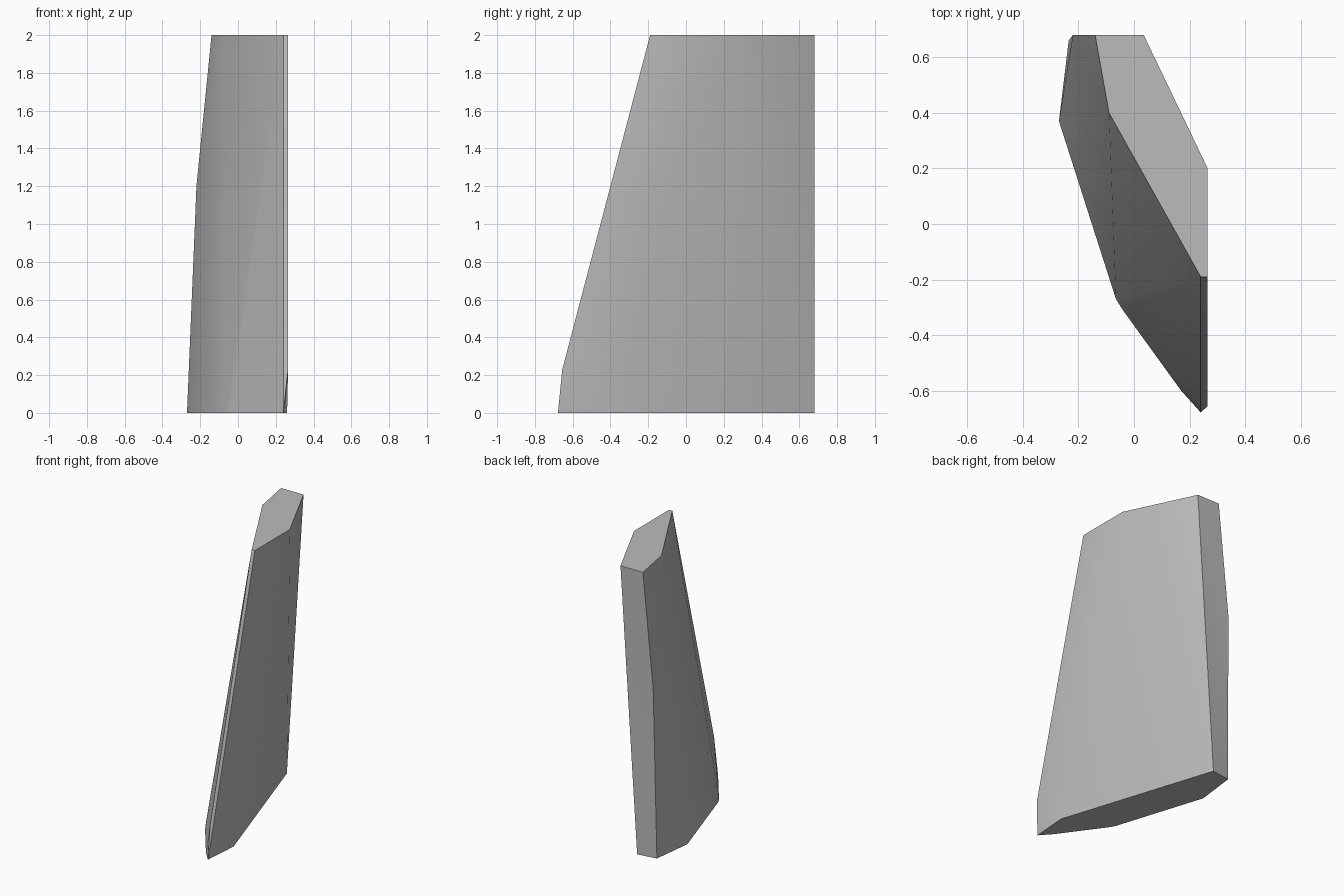
import bpy
import bmesh
import math

cube = bpy.data.objects.get("Cube")
if cube:
    bpy.data.objects.remove(cube, do_unlink=True)

# One plain stone colour
stone = bpy.data.materials.new("grey_stone")
stone.use_nodes = True
colour = (0.5, 0.5, 0.5, 1.0)
stone.diffuse_color = colour
stone.node_tree.nodes["Principled BSDF"].inputs["Base Color"].default_value = colour

# Cross-sections of the slab, as height and outline
HEIGHT = 2.0
sections = [
    # foot
    (0.0, [(-0.095, 0.68), (-0.235, 0.66), (-0.27, 0.37), (-0.065, -0.27),
           (-0.04, -0.31), (0.17, -0.6), (0.24, -0.678), (0.26, -0.42)]),
    # chipped front toe
    (0.23, [(0.24, -0.655), (0.265, -0.655)]),
    # back corner bend
    (1.2, [(-0.22, 0.68)]),
    # flat top
    (HEIGHT, [(-0.14, 0.68), (0.035, 0.68), (0.265, 0.2),
              (0.265, -0.19), (0.24, -0.19), (-0.09, 0.4)]),
]

# Wrap the outlines in a faceted skin
bm = bmesh.new()
for z, outline in sections:
    for x, y in outline:
        bm.verts.new((x, y, z))
bmesh.ops.convex_hull(bm, input=bm.verts[:])
bmesh.ops.dissolve_limit(bm, angle_limit=math.radians(0.5),
                         verts=bm.verts[:], edges=bm.edges[:])
bmesh.ops.recalc_face_normals(bm, faces=bm.faces[:])

mesh = bpy.data.meshes.new("stone_slab")
bm.to_mesh(mesh)
bm.free()
mesh.materials.append(stone)
slab = bpy.data.objects.new("stone_slab", mesh)
bpy.context.collection.objects.link(slab)

# Soft shading over the gentle bends, crisp main edges
bpy.ops.object.select_all(action="DESELECT")
slab.select_set(True)
bpy.context.view_layer.objects.active = slab
bpy.ops.object.shade_smooth_by_angle(angle=math.radians(30))
